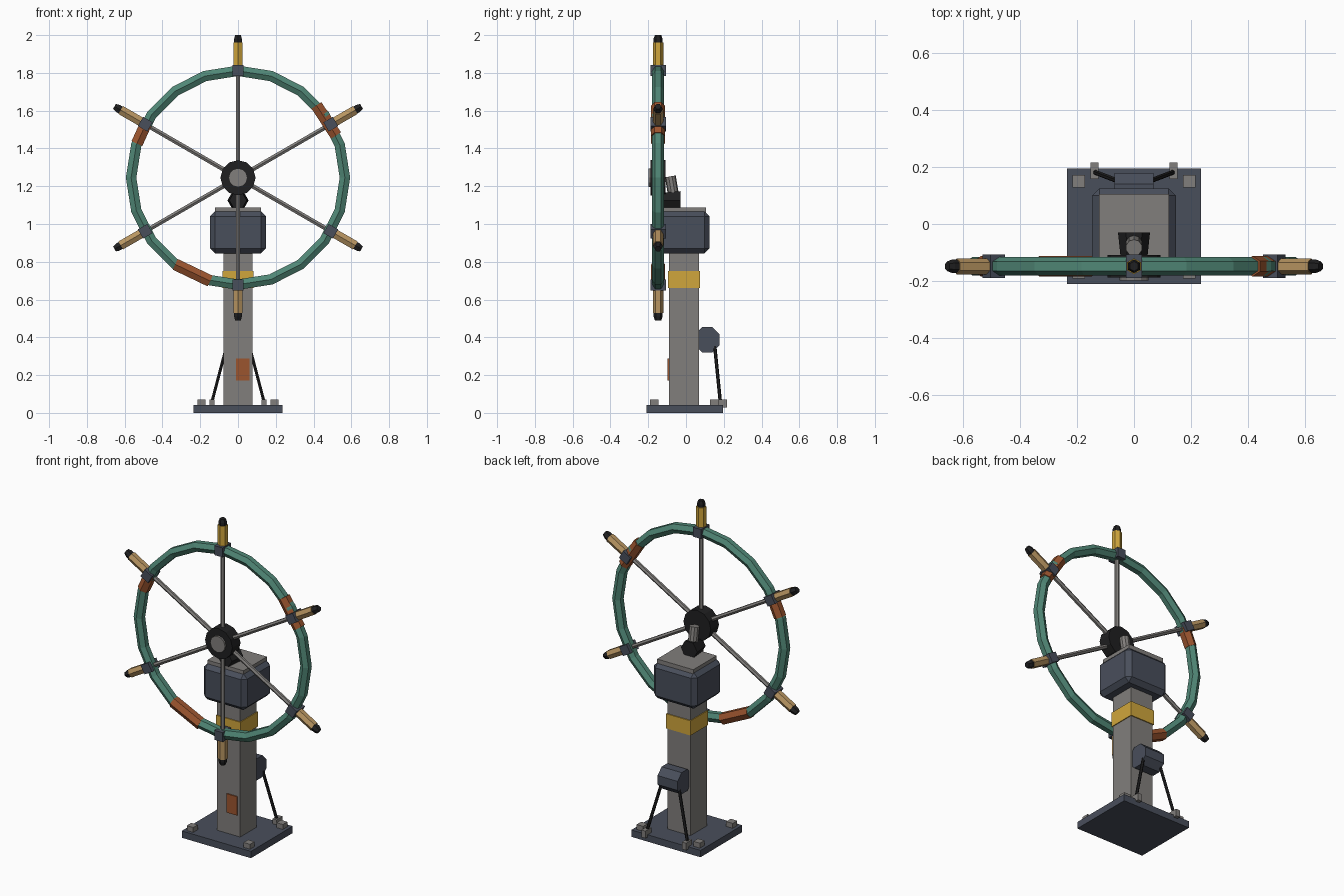
import bpy, bmesh, math
from mathutils import Vector, Matrix

if "Cube" in bpy.data.objects:
    bpy.data.objects.remove(bpy.data.objects["Cube"])


def mat(name, r, g, b):
    m = bpy.data.materials.new(name)
    m.diffuse_color = (r, g, b, 1)
    m.use_nodes = True
    m.node_tree.nodes["Principled BSDF"].inputs["Base Color"].default_value = m.diffuse_color
    return m


SLATE = mat("slate_paint", .066, .077, .105)
GRAY = mat("gray_metal", .22, .21, .20)
GREEN = mat("green_paint", .08, .24, .18)
GOLD = mat("yellow_paint", .63, .38, .045)
TAN = mat("tan_wood", .48, .30, .12)
RUST = mat("rust", .33, .09, .028)
BLACK = mat("black_rubber", .014, .014, .015)


def finish(name, bm, material):
    bmesh.ops.recalc_face_normals(bm, faces=bm.faces[:])
    me = bpy.data.meshes.new(name)
    bm.to_mesh(me)
    bm.free()
    me.materials.append(material)
    ob = bpy.data.objects.new(name, me)
    bpy.context.collection.objects.link(ob)
    return ob


def box(name, lo, hi, material, bevel=0, rot=None):
    lo, hi = Vector(lo), Vector(hi)
    bm = bmesh.new()
    bmesh.ops.create_cube(bm, size=1)
    bmesh.ops.scale(bm, vec=hi - lo, verts=bm.verts[:])
    if bevel:
        bmesh.ops.bevel(bm, geom=bm.edges[:], offset=bevel, segments=1, affect='EDGES')
    if rot:
        bmesh.ops.transform(bm, matrix=rot, verts=bm.verts[:])
    bmesh.ops.translate(bm, vec=(lo + hi) / 2, verts=bm.verts[:])
    return finish(name, bm, material)


def rod(name, stations, n, material, phase=0):
    """Faceted solid through (point, radius) stations on a straight axis."""
    pts = [(Vector(p), r) for p, r in stations]
    d = (pts[-1][0] - pts[0][0]).normalized()
    ref = Vector((1, 0, 0)) if abs(d.y) > .9 else Vector((0, 1, 0))
    u = (ref - d * ref.dot(d)).normalized()
    v = d.cross(u)
    bm = bmesh.new()
    rings = []
    for p, r in pts:
        angs = [phase + math.tau * i / n for i in range(n)]
        rings.append([bm.verts.new(p + r * (math.cos(a) * u + math.sin(a) * v)) for a in angs])
    for a, b in zip(rings, rings[1:]):
        for i in range(n):
            j = (i + 1) % n
            bm.faces.new((a[i], a[j], b[j], b[i]))
    bm.faces.new(rings[0])
    bm.faces.new(rings[-1])
    return finish(name, bm, material)


# Base plate with bolts
box("base_plate", (-.235, -.21, 0), (.235, .195, .042), SLATE)
for sx in (-1, 1):
    for y in (-.168, .15):
        box("base_bolt", (sx * .193 - .022, y - .022, .042), (sx * .193 + .022, y + .022, .072), GRAY)

# Column, band and rust plate
box("column", (-.078, -.09, .042), (.078, .068, .86), GRAY)
box("column_band", (-.083, -.096, .66), (.083, .074, .75), GOLD)
box("column_rust_patch", (-.01, -.097, .172), (.06, -.089, .287), RUST)

# Head housing, lid and neck
box("head_housing", (-.147, -.146, .845), (.147, .125, 1.067), SLATE, .026)
box("head_lid", (-.123, -.122, 1.06), (.123, .105, 1.087), GRAY)
rod("neck_block", [((0, -.125, 1.125), .046), ((0, -.03, 1.125), .056)], 6, BLACK)
rod("neck_pin", [((0, -.064, 1.14), .029), ((0, -.083, 1.252), .029)], 10, GRAY)

# Rear drum with two struts and feet
rod("rear_drum", [((-.068, .112, .387), .072), ((.068, .112, .387), .072)], 8, SLATE, math.pi / 8)
for sx in (-1, 1):
    rod("drum_strut", [((sx * .06, .152, .355), .009), ((sx * .139, .182, .055), .009)], 6, BLACK)
    box("strut_foot", (sx * .138 - .014, .158, .028), (sx * .138 + .014, .216, .072), GRAY)

# Wheel frame: axis along y
WY, WZ, R = -.148, 1.245, .566


def polar(a, r, y=0):
    return Vector((r * math.cos(a), WY + y, WZ + r * math.sin(a)))


# Faceted rim with a hexagonal section
bm = bmesh.new()
SEG, SIDES = 20, 6
rings = []
for i in range(SEG):
    a = math.tau * i / SEG
    ts = [math.tau * j / SIDES for j in range(SIDES)]
    rings.append([bm.verts.new(polar(a, R + .032 * math.sin(t), .032 * math.cos(t))) for t in ts])
for i in range(SEG):
    p, q = rings[i], rings[(i + 1) % SEG]
    for j in range(SIDES):
        k = (j + 1) % SIDES
        bm.faces.new((p[j], p[k], q[k], q[j]))
finish("wheel_rim", bm, GREEN)

# Hub and its front cap
rod("wheel_hub", [((0, -.187, WZ), .093), ((0, -.108, WZ), .093)], 12, BLACK)
rod("hub_cap", [((0, -.198, WZ), .05), ((0, -.18, WZ), .05)], 12, GRAY)

# Spokes, rim clamps, handles and tips
for i in range(6):
    a = math.radians(30 + 60 * i)
    rod("spoke", [(polar(a, .05), .0135), (polar(a, .6), .0135)], 6, GRAY)
    c, h = polar(a, .567), Vector((.029, .041, .028))
    box("rim_clamp", c - h, c + h, SLATE, rot=Matrix.Rotation(-a, 4, 'Y'))
    rod("handle", [(polar(a, .59), .028), (polar(a, .717), .028)], 6, GOLD if i == 1 else TAN)
    rod("handle_tip", [(polar(a, .71), .024), (polar(a, .735), .024), (polar(a, .755), .017)], 6, BLACK)

# Rust sleeves on the rim
for deg, length, r in ((244.5, .205, .557), (33, .19, .557), (155.5, .115, .562)):
    a = math.radians(deg)
    t = Vector((-math.sin(a), 0, math.cos(a))) * length / 2
    c = polar(a, r)
    rod("rim_rust_sleeve", [(c - t, .036), (c + t, .036)], 6, RUST)
